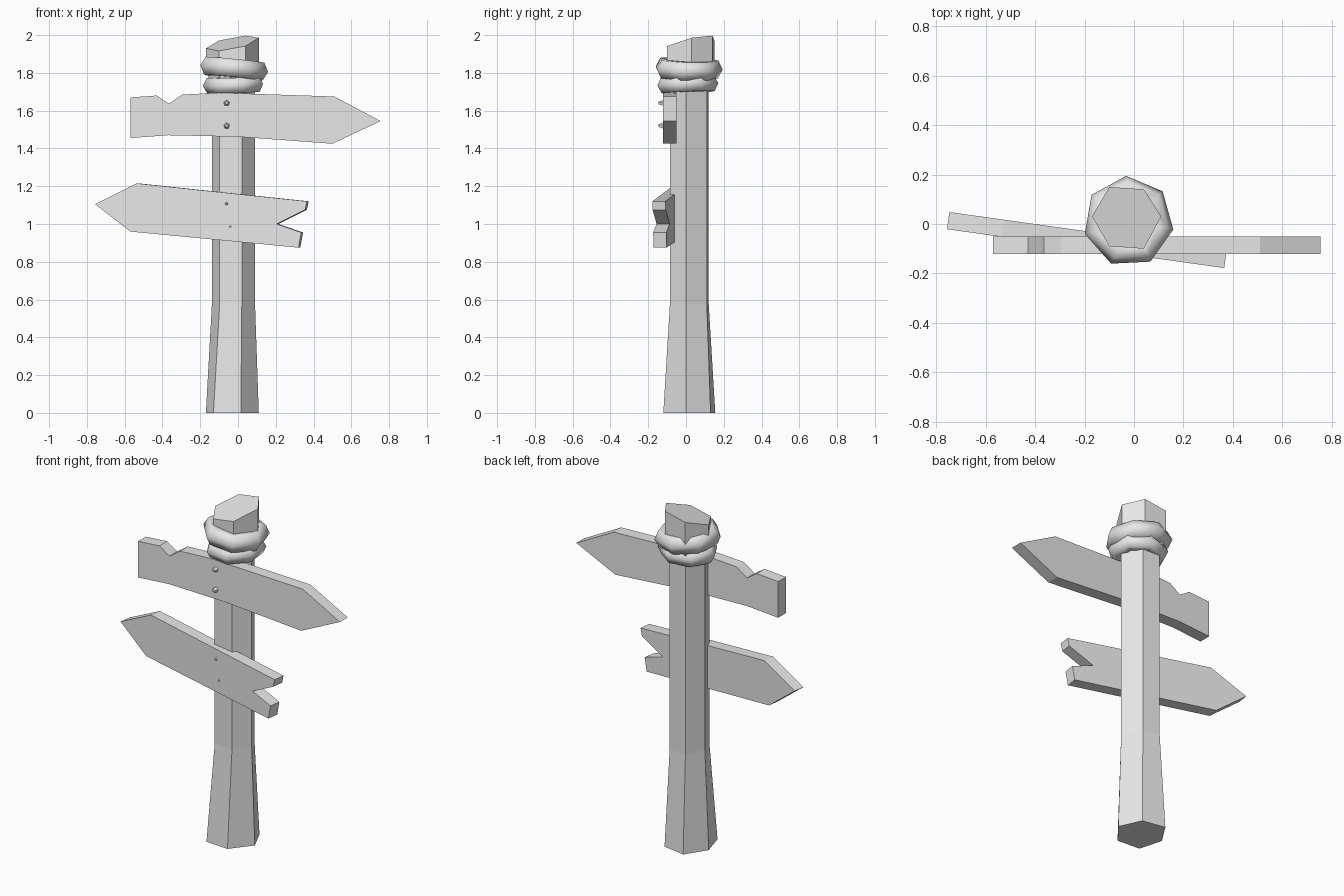
import bpy, bmesh, math
from mathutils import Vector, Matrix

cube = bpy.data.objects.get("Cube")
if cube:
    bpy.data.objects.remove(cube, do_unlink=True)

grey = bpy.data.materials.new("plain grey")
grey.use_nodes = True
grey.diffuse_color = (0.8, 0.8, 0.8, 1)
grey.node_tree.nodes["Principled BSDF"].inputs["Base Color"].default_value = (0.8, 0.8, 0.8, 1)


def finish(name, bm, smooth=False):
    bmesh.ops.recalc_face_normals(bm, faces=bm.faces[:])
    mesh = bpy.data.meshes.new(name)
    bm.to_mesh(mesh)
    bm.free()
    for p in mesh.polygons:
        p.use_smooth = smooth
    mesh.materials.append(grey)
    ob = bpy.data.objects.new(name, mesh)
    bpy.context.collection.objects.link(ob)
    return ob


def loft(bm, rings, closed=False):
    """Skin a list of vertex rings; cap the ends unless closed."""
    n = len(rings[0])
    pairs = list(zip(rings, rings[1:]))
    if closed:
        pairs.append((rings[-1], rings[0]))
    else:
        bm.faces.new(rings[0])
        bm.faces.new(rings[-1])
    for a, b in pairs:
        for i in range(n):
            j = (i + 1) % n
            bm.faces.new((a[i], a[j], b[j], b[i]))


# Post: rough hexagon, flared at the foot and head, with a slanted cut top
foot = [(0.11, 0.0), (0.05, 0.13), (-0.09, 0.155), (-0.17, 0.03), (-0.13, -0.11), (0.015, -0.12)]
shaft = [(0.09, 0.0), (0.03, 0.11), (-0.08, 0.12), (-0.138, 0.02), (-0.097, -0.08), (0.02, -0.085)]
head = [(0.11, 0.03), (0.04, 0.14), (-0.1, 0.15), (-0.17, 0.03), (-0.1, -0.09), (0.04, -0.1)]
bm = bmesh.new()
rings = [[bm.verts.new((x, y, z)) for x, y in ring]
         for ring, z in ((foot, 0), (shaft, 0.58), (shaft, 1.7), (head, 1.84))]
rings.append([bm.verts.new((x, y, 1.957 + 0.2 * x + 0.23 * y)) for x, y in head])
loft(bm, rings)
finish("post", bm)


# Rope: tilted seven-sided rings around the head
def rope(name, centre, radius, tube, turn, tilt_x, tilt_y):
    bm = bmesh.new()
    place = (Matrix.Translation(centre) @ Matrix.Rotation(tilt_x, 4, 'X')
             @ Matrix.Rotation(tilt_y, 4, 'Y'))
    rings = []
    for i in range(7):
        a = turn + math.tau * i / 7
        ring = []
        for j in range(6):
            b = math.tau * j / 6
            r = radius + tube * math.cos(b)
            ring.append(bm.verts.new(place @ Vector(
                (r * math.cos(a), r * math.sin(a), tube * 1.1 * math.sin(b)))))
        rings.append(ring)
    loft(bm, rings, closed=True)
    finish(name, bm, True)


rope("upper_rope", (-0.022, 0.01, 1.822), 0.135, 0.05, math.radians(93), -0.03, 0.1)
rope("lower_rope", (-0.02, 0.008, 1.738), 0.123, 0.043, math.radians(80), 0.04, -0.04)


# Sign boards: front outline extruded backwards along the board's own depth
def board(name, outline, front, slope, depth):
    bm = bmesh.new()
    back = Vector((-slope, 1, 0)).normalized() * depth
    pts = [Vector((x, front + slope * x, z)) for x, z in outline]
    loft(bm, [[bm.verts.new(p) for p in pts], [bm.verts.new(p + back) for p in pts]])
    finish(name, bm)


board("upper_sign", [
    (-0.57, 1.67), (-0.43, 1.68), (-0.365, 1.637), (-0.295, 1.685), (-0.1, 1.695),
    (0.51, 1.675), (0.755, 1.545), (0.5, 1.425), (0.0, 1.462), (-0.37, 1.47),
    (-0.57, 1.455)], -0.122, 0, 0.072)
board("lower_sign", [
    (-0.757, 1.105), (-0.535, 1.215), (0.365, 1.12), (0.355, 1.075), (0.205, 1.0),
    (0.335, 0.955), (0.32, 0.875), (-0.57, 0.96)], -0.127, -0.14, 0.07)


# Nails: small faceted studs on the board faces
def nail(name, x, y, z, size):
    bm = bmesh.new()
    bmesh.ops.create_cone(bm, cap_ends=True, segments=5, radius1=size, radius2=size * 0.4,
                          depth=size * 1.6,
                          matrix=Matrix.Translation((x, y, z)) @ Matrix.Rotation(math.pi / 2, 4, 'X'))
    finish(name, bm)


for name, x, y, z, size in (
        ("upper_sign_top_nail", -0.06, -0.129, 1.64, 0.02),
        ("upper_sign_bottom_nail", -0.06, -0.129, 1.52, 0.02),
        ("lower_sign_top_nail", -0.06, -0.119, 1.107, 0.012),
        ("lower_sign_bottom_nail", -0.04, -0.12, 0.985, 0.009)):
    nail(name, x, y, z, size)
